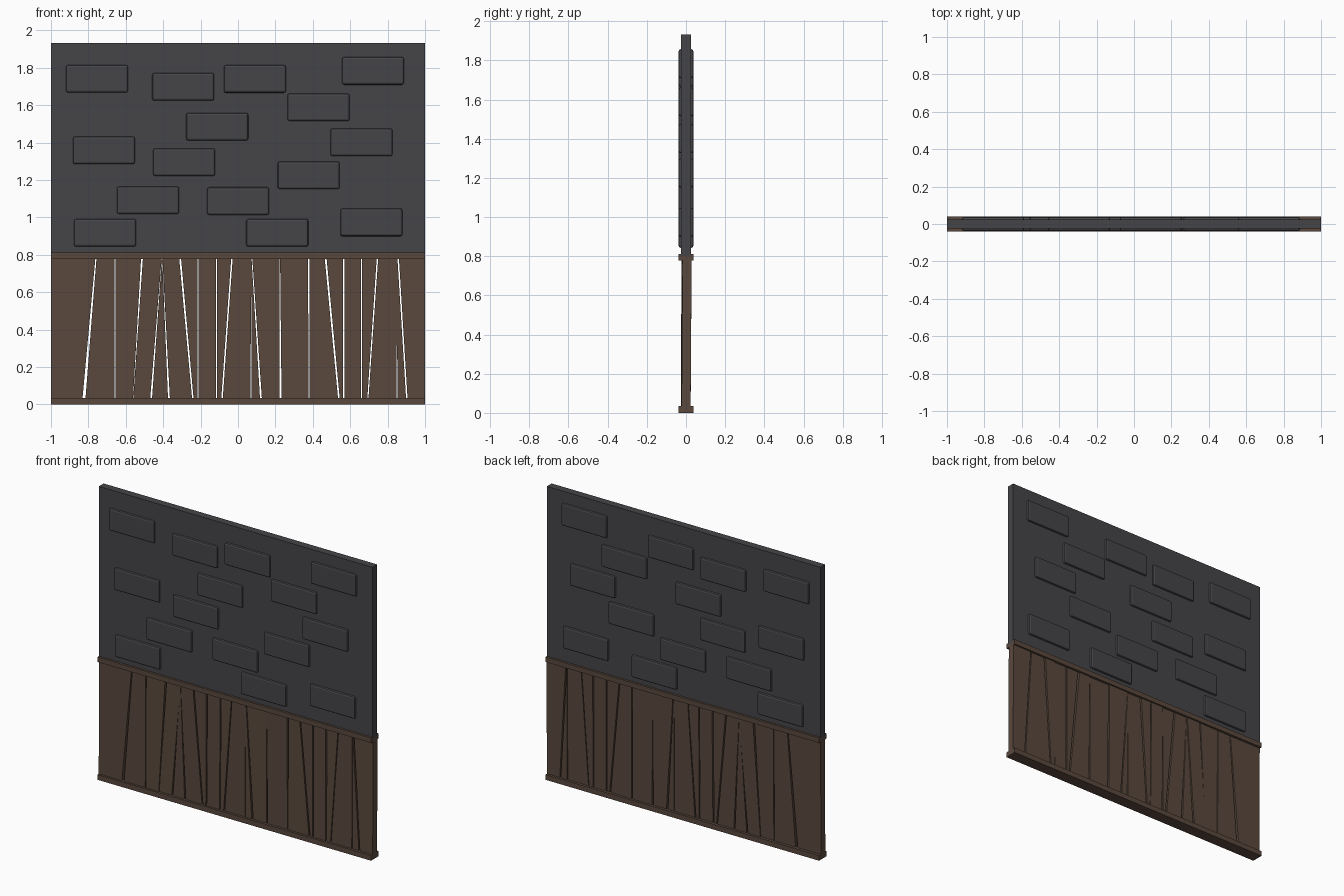
import bpy, bmesh, random

random.seed(4)


def material(name, rgb):
    m = bpy.data.materials.new(name)
    m.diffuse_color = (*rgb, 1)
    return m


STONE = material("dark stone", (0.060, 0.058, 0.065))
WOOD = material("brown wood", (0.102, 0.066, 0.047))


def prism(name, bottom, top, mat):
    """Hexahedron between two (x0, x1, y0, y1, z) rectangles."""
    bm = bmesh.new()
    rings = []
    for x0, x1, y0, y1, z in (bottom, top):
        rings.append([bm.verts.new(p) for p in
                      ((x0, y0, z), (x1, y0, z), (x1, y1, z), (x0, y1, z))])
    b, t = rings
    bm.faces.new(b[::-1])
    bm.faces.new(t)
    for i in range(4):
        j = (i + 1) % 4
        bm.faces.new((b[i], b[j], t[j], t[i]))
    me = bpy.data.meshes.new(name)
    bm.to_mesh(me)
    bm.free()
    me.materials.append(mat)
    ob = bpy.data.objects.new(name, me)
    bpy.context.collection.objects.link(ob)
    return ob


def box(name, x0, x1, y, z0, z1, mat):
    return prism(name, (x0, x1, -y, y, z0), (x0, x1, -y, y, z1), mat)


# Upper stone wall
box("stone_wall", -1, 1, 0.025, 0.80, 1.933, STONE)

# Raised bricks running through the wall, so they show on both sides
BRICKS = [(-.754, 1.741), (-.293, 1.698), (.090, 1.740), (.722, 1.783), (.430, 1.588),
          (-.111, 1.485), (.660, 1.401), (-.717, 1.358), (-.288, 1.295), (.378, 1.225),
          (-.481, 1.092), (.001, 1.087), (-.711, .917), (.210, .917), (.713, .973)]
for x, z in BRICKS:
    brick = box("brick", x - .166, x + .166, 0.038, z - .074, z + .074, STONE)
    bev = brick.modifiers.new("soft_edges", 'BEVEL')
    bev.width = 0.011
    bev.segments = 2

# Wooden rails
box("bottom_rail", -1, 1, 0.039, 0, 0.034, WOOD)
box("top_rail", -1, 1, 0.039, 0.778, 0.811, WOOD)

# Gaps between the planks: top x, bottom x, top width, bottom width
GAPS = [(-1, -1, 0, 0),
        (-.759, -.824, .006, .016), (-.658, -.658, .005, .005), (-.513, -.561, .010, .001),
        (-.407, -.465, .001, .010), (-.405, -.369, .001, .010), (-.310, -.241, .010, .008),
        (-.214, -.214, .007, .007), (-.115, -.115, .006, .006), (-.032, -.086, .008, .008),
        (.070, .070, .000, .006), (.074, .123, .004, .010), (.223, .228, .004, .010),
        (.378, .380, .006, .007), (.468, .540, .010, .009), (.565, .565, .008, .008),
        (.660, .660, .005, .005), (.746, .694, .008, .006), (.850, .850, .000, .004),
        (.856, .903, .008, .008), (1, 1, 0, 0)]

# Crooked planks, each leaning slightly forward or back
for (lt, lb, lwt, lwb), (rt, rb, rwt, rwb) in zip(GAPS, GAPS[1:]):
    yb, yt = random.uniform(-.004, .001), random.uniform(-.001, .007)
    prism("plank",
          (lb + lwb / 2, rb - rwb / 2, yb - .023, yb + .023, 0.025),
          (lt + lwt / 2, rt - rwt / 2, yt - .023, yt + .023, 0.788), WOOD)
